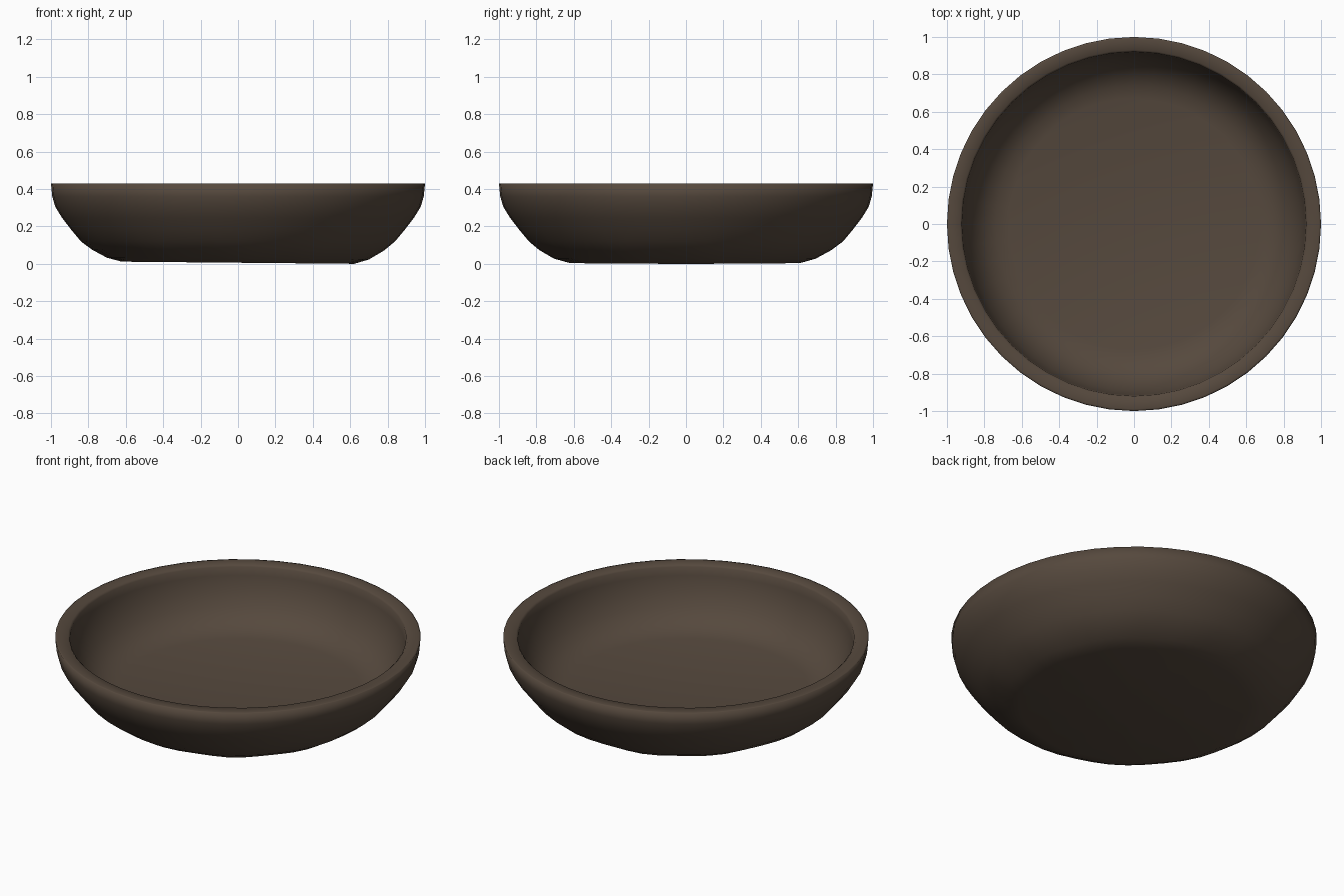
import bpy, bmesh, math

if "Cube" in bpy.data.objects:
    bpy.data.objects.remove(bpy.data.objects["Cube"])

# clay colour
clay = bpy.data.materials.new("dark brown clay")
clay.diffuse_color = (0.092, 0.066, 0.047, 1)
clay.use_nodes = True
clay.node_tree.nodes["Principled BSDF"].inputs["Base Color"].default_value = clay.diffuse_color

# bowl profile (radius, height): underside centre, outer wall, rim, inner wall, floor
profile = [(0, 0.006), (0.62, 0.006), (0.70, 0.028), (0.78, 0.073), (0.84, 0.12), (0.89, 0.18),
           (0.94, 0.245), (0.977, 0.305), (0.993, 0.36), (1.0, 0.428), (0.99, 0.43), (0.93, 0.43),
           (0.92, 0.42), (0.915, 0.37), (0.89, 0.285), (0.85, 0.21), (0.80, 0.155),
           (0.74, 0.12), (0.67, 0.103), (0, 0.095)]
SIDES = 48

bm = bmesh.new()
rings = []
for k, (r, z) in enumerate(profile):
    if r == 0:
        rings.append([bm.verts.new((0, 0, z))])
        continue
    ring = []
    for i in range(SIDES):
        a = 2 * math.pi * i / SIDES
        # the foot is slightly uneven, as if hand made
        low = max(0, 1 - z / 0.12) if k < 5 else 0
        q = r * (1 + 0.012 * low * math.sin(11 * a))
        h = max(0, z - 0.006 * low * math.cos(a))
        ring.append(bm.verts.new((q * math.cos(a), q * math.sin(a), h)))
    rings.append(ring)
for a, b in zip(rings, rings[1:]):
    for i in range(SIDES):
        j = (i + 1) % SIDES
        if len(a) == 1:
            bm.faces.new((a[0], b[j], b[i]))
        elif len(b) == 1:
            bm.faces.new((a[i], a[j], b[0]))
        else:
            bm.faces.new((a[i], a[j], b[j], b[i]))
bmesh.ops.recalc_face_normals(bm, faces=bm.faces)
mesh = bpy.data.meshes.new("bowl")
bm.to_mesh(mesh)
bm.free()
mesh.materials.append(clay)
for p in mesh.polygons:
    p.use_smooth = True
bowl = bpy.data.objects.new("bowl", mesh)
bpy.context.collection.objects.link(bowl)
